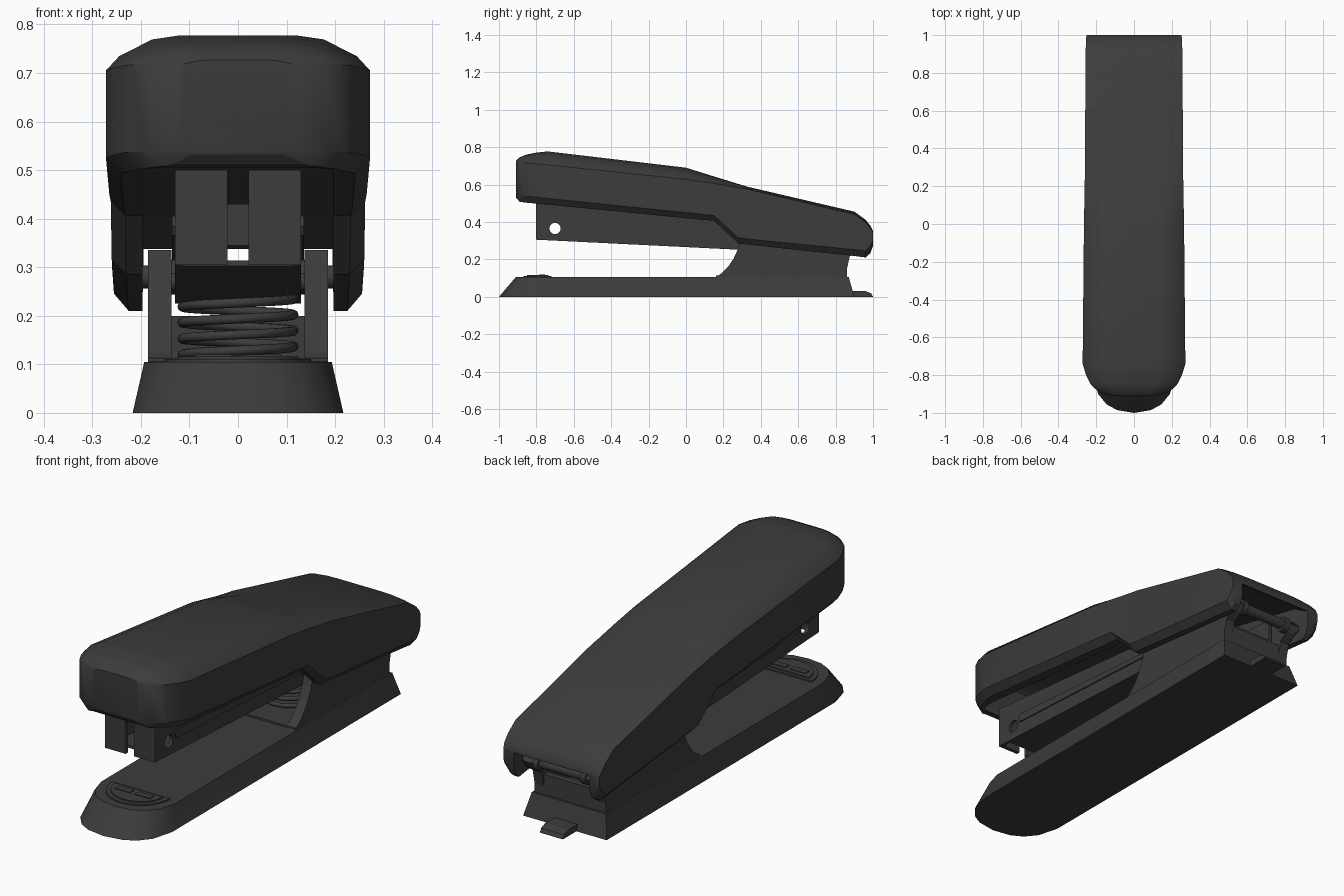
import bpy, bmesh, math
from mathutils import Matrix, Vector

if "Cube" in bpy.data.objects:
    bpy.data.objects.remove(bpy.data.objects["Cube"])

dark = bpy.data.materials.new("charcoal_plastic")
dark.use_nodes = True
COLOUR = (0.045, 0.045, 0.045, 1)
dark.diffuse_color = COLOUR
dark.node_tree.nodes["Principled BSDF"].inputs["Base Color"].default_value = COLOUR


def finish(name, bm, smooth=None):
    bmesh.ops.recalc_face_normals(bm, faces=bm.faces[:])
    mesh = bpy.data.meshes.new(name)
    bm.to_mesh(mesh)
    bm.free()
    mesh.materials.append(dark)
    ob = bpy.data.objects.new(name, mesh)
    bpy.context.collection.objects.link(ob)
    if smooth:
        bpy.ops.object.select_all(action='DESELECT')
        ob.select_set(True)
        bpy.context.view_layer.objects.active = ob
        bpy.ops.object.shade_smooth_by_angle(angle=math.radians(smooth))
    return ob


def loft(name, rings, smooth=None):
    """Skin closed rings of equal length and cap both ends."""
    bm = bmesh.new()
    loops = [[bm.verts.new(p) for p in ring] for ring in rings]
    n = len(loops[0])
    for a, b in zip(loops, loops[1:]):
        for i in range(n):
            j = (i + 1) % n
            bm.faces.new((a[i], a[j], b[j], b[i]))
    bm.faces.new(loops[0])
    bm.faces.new(loops[-1])
    return finish(name, bm, smooth)


def prism(name, profile, x0, x1, smooth=None):
    """Extrude a (y, z) side profile across x."""
    return loft(name, [[(x, y, z) for y, z in profile] for x in (x0, x1)], smooth)


def box(name, x0, x1, y0, y1, z0, z1):
    return prism(name, [(y0, z0), (y1, z0), (y1, z1), (y0, z1)], x0, x1)


def rod(name, x0, x1, y, z, r):
    bm = bmesh.new()
    place = Matrix.Translation(Vector(((x0 + x1) / 2, y, z))) @ Matrix.Rotation(math.pi / 2, 4, 'Y')
    bmesh.ops.create_cone(bm, cap_ends=True, segments=24, radius1=r, radius2=r,
                          depth=abs(x1 - x0), matrix=place)
    return finish(name, bm, 40)


def mirrored(half):
    return half + [(-x, y) for x, y in reversed(half) if x > 0]


# Base with sloping sides, a rounded front and a small rear tab
foot = mirrored([(0, -1), (.09, -.985), (.145, -.955), (.19, -.9), (.217, -.8), (.217, .9)])
deck = mirrored([(0, -.91), (.075, -.9), (.128, -.873), (.17, -.82), (.193, -.74), (.193, .87)])
loft("base", [[(x, y, 0) for x, y in foot], [(x, y, .105) for x, y in deck]], 25)
prism("rear_tab", [(.86, 0), (1, 0), (.99, .018), (.96, .03), (.86, .03)], -.06, .06)


# Half-round anvil at the front of the base
def half_disc(name, rx, ry, y, z0, z1):
    arc = [(rx * math.cos(a), y - ry * math.sin(a))
           for a in (math.pi * i / 16 for i in range(17))]
    loft(name, [[(px, py, z) for px, py in arc] for z in (z0, z1)], 30)


half_disc("anvil_rim", .15, .15, -.72, .1, .111)
half_disc("anvil_plate", .125, .115, -.735, .1, .116)
for side, tag in ((1, "left"), (-1, "right")):
    box("anvil_pad_" + tag, side * .012, side * .09, -.785, -.755, .11, .12)

# Hinge bracket rising from the base
cheek = [(.15, .1), (.19, .125), (.225, .16), (.255, .205), (.28, .26), (.3, .335),
         (.83, .335), (.91, .315), (.94, .28), (.92, .245), (.875, .215), (.85, .1)]
for side, tag in ((1, "left"), (-1, "right")):
    prism("bracket_cheek_" + tag, cheek, side * .137, side * .185)
box("bracket_floor", -.185, .185, .16, .85, .1, .113)
box("bracket_back", -.185, .185, .83, .86, .1, .2)

# Hinge axle with collars
rod("hinge_axle", -.2, .2, .91, .28, .024)
for side, tag in ((1, "left"), (-1, "right")):
    rod("hinge_collar_" + tag, side * .11, side * .137, .91, .28, .036)
    rod("magazine_pin_" + tag, side * .125, side * .145, .33, .27, .018)

# Return spring beneath the magazine
curve = bpy.data.curves.new("return_spring", 'CURVE')
curve.dimensions = '3D'
curve.bevel_depth = .01
curve.bevel_resolution = 2
curve.use_fill_caps = True
turns, steps = 3.5, 98
path = curve.splines.new('POLY')
path.points.add(steps)
for i, p in enumerate(path.points):
    a = 2 * math.pi * turns * i / steps
    p.co = (-.115 * math.cos(a), .4 - .115 * math.sin(a), .12 + .115 * i / steps, 1)
curve.materials.append(dark)
bpy.context.collection.objects.link(bpy.data.objects.new("return_spring", curve))

# Magazine: side plates with a round hole, floor, front lips and ribs
cutter = rod("magazine_hole_cutter", -.3, .3, -.7, .365, .03)
cutter.hide_render = True
cutter.hide_viewport = True
cutter.display_type = 'WIRE'
wall = [(-.8, .305), (-.8, .5), (.82, .34), (.82, .225)]
rib = [(-.65, .365), (-.66, .385), (-.65, .405), (.28, .335), (.28, .315)]
for side, tag in ((1, "left"), (-1, "right")):
    plate = prism("magazine_wall_" + tag, wall, side * .115, side * .13)
    hole = plate.modifiers.new("hole", 'BOOLEAN')
    hole.operation = 'DIFFERENCE'
    hole.solver = 'EXACT'
    hole.object = cutter
    prism("magazine_rib_" + tag, rib, side * .125, side * .136)
    box("front_lip_" + tag, side * .022, side * .13, -.803, -.785, .305, .5)
prism("magazine_floor", [(-.74, .302), (-.74, .314), (.82, .237), (.82, .225)], -.12, .12)
box("staple_pusher", -.1, .1, -.2, -.1, .345, .43)

# Top arm: hollow shell lofted from front to back
# y, half width, top, shoulder, side bottom, rim, ceiling
stations = [
    (-.91, .12, .727, .715, .54, .532, .534),
    (-.89, .185, .745, .718, .539, .508, .51),
    (-.855, .225, .76, .716, .537, .503, .505),
    (-.84, .234, .763, .715, .536, .502, .66),
    (-.8, .254, .771, .711, .532, .498, .69),
    (-.74, .272, .777, .705, .526, .493, .7),
    (0, .265, .69, .628, .45, .42, .62),
    (.15, .262, .643, .606, .435, .406, .58),
    (.28, .26, .603, .583, .315, .285, .54),
    (.33, .26, .588, .575, .309, .279, .52),
    (.9, .256, .455, .44, .252, .218, .395),
    (.96, .255, .412, .398, .245, .21, .36),
    (.985, .254, .38, .37, .27, .232, .348),
    (1, .25, .35, .345, .3, .272, .338),
]


def arm_ring(y, w, top, shoulder, low, rim, ceiling):
    drop = top - shoulder
    inner = min(.197, w * .78)
    half = [(w * .45, top), (w * .65, top - .11 * drop), (w * .9, shoulder + .41 * drop),
            (w, shoulder), (w, low), (w - .03, rim), (inner, rim), (inner, ceiling)]
    return [(x, y, z) for x, z in mirrored(half)]


loft("top_arm", [arm_ring(*s) for s in stations], 28)
